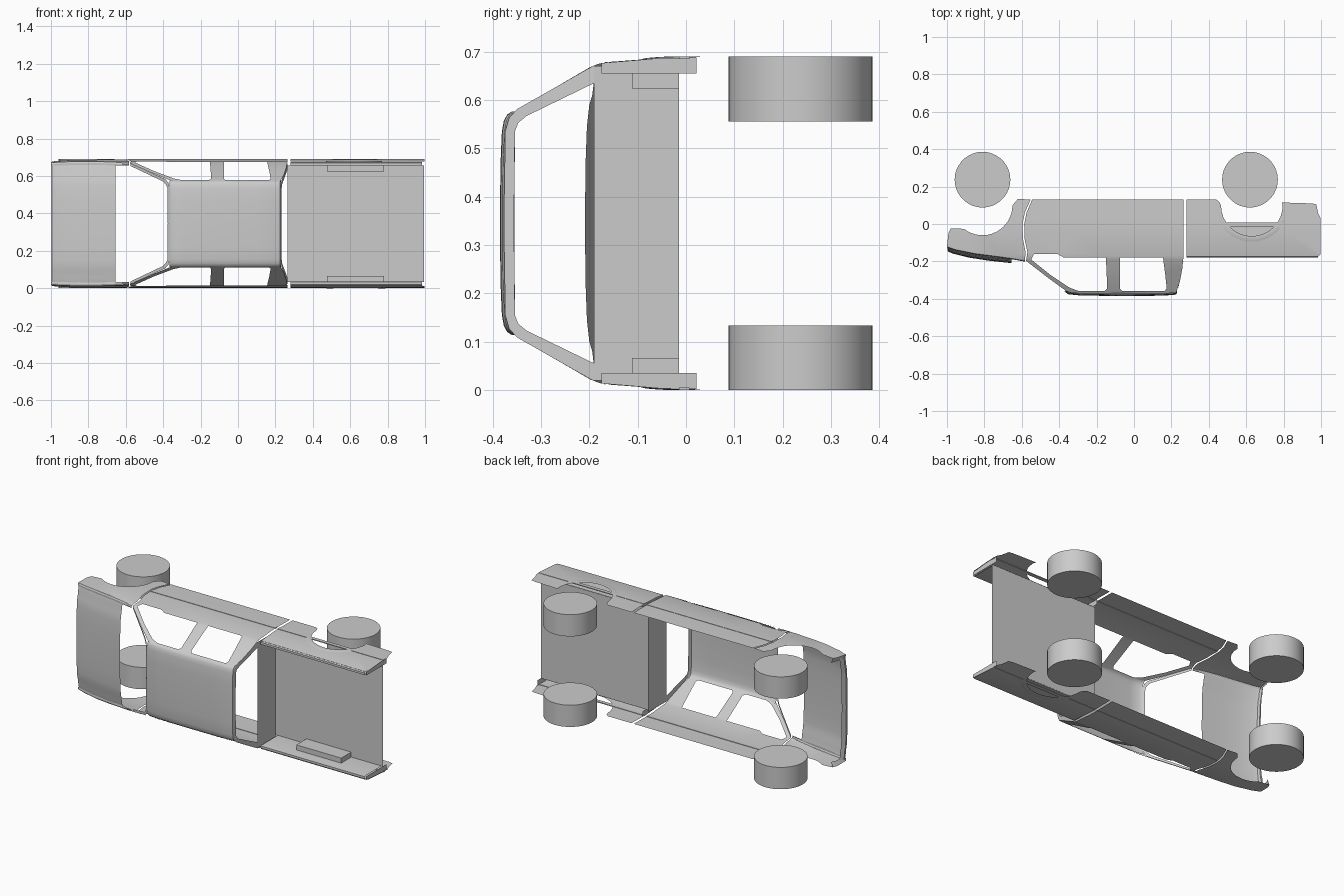
import bpy, bmesh, math

if "Cube" in bpy.data.objects:
    bpy.data.objects.remove(bpy.data.objects["Cube"])

MID = 0.345  # the truck lies on its side: its width runs along z, its top faces -y


def interp(t, pts):
    if t <= pts[0][0]:
        return pts[0][1]
    for (a, u), (b, v) in zip(pts, pts[1:]):
        if t <= b:
            return u + (v - u) * (t - a) / (b - a)
    return pts[-1][1]


# half width of the body at each height
WIDTH = [(-0.375, 0.222), (-0.355, 0.234), (-0.19, 0.327), (-0.17, 0.333),
         (-0.05, 0.342), (0.0, 0.343), (0.13, 0.341)]


def half_width(x, y):
    nose = max(0, -0.8 - x) / 0.2
    return interp(y, WIDTH) - 0.01 * nose ** 2


def finish(name, bm, mirror=True):
    bmesh.ops.remove_doubles(bm, verts=bm.verts, dist=1e-5)
    bmesh.ops.recalc_face_normals(bm, faces=bm.faces)
    me = bpy.data.meshes.new(name)
    bm.to_mesh(me)
    bm.free()
    ob = bpy.data.objects.new(name, me)
    bpy.context.collection.objects.link(ob)
    ob.location.z = MID
    if mirror:
        m = ob.modifiers.new("mirror", 'MIRROR')
        m.use_axis = (False, False, True)
        m.merge_threshold = 0.0005
    bpy.ops.object.select_all(action='DESELECT')
    ob.select_set(True)
    bpy.context.view_layer.objects.active = ob
    bpy.ops.object.shade_smooth_by_angle(angle=math.radians(30))
    return ob


def loft(name, rows):
    bm = bmesh.new()
    vs = [[bm.verts.new(p) for p in r] for r in rows]
    for a, b in zip(vs, vs[1:]):
        for i in range(len(a) - 1):
            bm.faces.new((a[i], a[i + 1], b[i + 1], b[i]))
    return finish(name, bm)


def skin(name, loops):
    # flat outline with holes, cut at each crease and bent to the body section
    bm = bmesh.new()
    for pts in loops:
        vs = [bm.verts.new((x, y, 0)) for x, y in pts]
        for i in range(len(vs)):
            bm.edges.new((vs[i - 1], vs[i]))
    bmesh.ops.triangle_fill(bm, edges=bm.edges[:], use_beauty=True, normal=(0, 0, 1))
    for y, _ in WIDTH[1:-1]:
        bmesh.ops.bisect_plane(bm, geom=bm.verts[:] + bm.edges[:] + bm.faces[:],
                               plane_co=(0, y, 0), plane_no=(0, 1, 0))
    for v in bm.verts:
        v.co.z = half_width(v.co.x, v.co.y)
    return finish(name, bm)


def box(name, x, y, z, mirror=True):
    bm = bmesh.new()
    bmesh.ops.create_cube(bm, size=1)
    for v in bm.verts:
        v.co = [r[0] if c < 0 else r[1] for c, r in zip(v.co, (x, y, z))]
    return finish(name, bm, mirror)


def arc(cx, cy, r, a0, a1, n=16):
    return [(cx + r * math.cos(math.radians(a0 + (a1 - a0) * i / n)),
             cy + r * math.sin(math.radians(a0 + (a1 - a0) * i / n))) for i in range(n + 1)]


# wheels
for name, x in (("front_wheels", -0.81), ("rear_wheels", 0.62)):
    bm = bmesh.new()
    bmesh.ops.create_cone(bm, cap_ends=True, segments=36, radius1=0.149, radius2=0.149, depth=0.134)
    bmesh.ops.translate(bm, verts=bm.verts, vec=(x, 0.237, 0.278))
    finish(name, bm)

# cab side with two window openings
skin("cab_side", [
    [(-0.545, 0.13), (-0.575, 0.06), (-0.587, 0), (-0.585, -0.08), (-0.57, -0.15), (-0.577, -0.197),
     (-0.45, -0.295), (-0.36, -0.36), (-0.33, -0.37), (0.225, -0.37), (0.245, -0.31),
     (0.258, -0.24), (0.264, -0.18), (0.264, 0.13)],
    [(-0.55, -0.19), (-0.535, -0.16), (-0.41, -0.16), (-0.375, -0.18), (-0.15, -0.18),
     (-0.143, -0.345), (-0.155, -0.357), (-0.3, -0.357), (-0.345, -0.34), (-0.45, -0.27)],
    [(-0.075, -0.18), (0.155, -0.18), (0.167, -0.27), (0.175, -0.345), (0.165, -0.357),
     (-0.065, -0.357), (-0.075, -0.345)]])

# roof
EDGE = [(0, 0), (0.12, 0.001), (0.19, 0.004), (0.212, 0.008), (0.225, 0.015), (0.231, 0.024)]
loft("roof", [[(x, y + d, s) for s, d in EDGE] for x, y in
              [(-0.365, -0.366), (-0.35, -0.376), (-0.29, -0.382), (-0.1, -0.385),
               (0.1, -0.384), (0.21, -0.38), (0.225, -0.376), (0.23, -0.365)]])


# windscreen frame and rear window frame
def frame(name, slope, outer, inner):
    loft(name, [[(interp(y, slope), y, s) for y, s in row] for row in (outer, inner)])


frame("windscreen_frame", [(-0.365, -0.363), (-0.195, -0.577)],
      [(-0.367, 0), (-0.364, 0.19), (-0.357, 0.22), (-0.345, 0.238), (-0.195, 0.325)],
      [(-0.355, 0), (-0.354, 0.19), (-0.347, 0.21), (-0.335, 0.226), (-0.198, 0.308)])
frame("rear_window_frame", [(-0.375, 0.228), (-0.31, 0.245), (-0.19, 0.265)],
      [(-0.377, 0), (-0.374, 0.19), (-0.366, 0.218), (-0.35, 0.236), (-0.19, 0.327)],
      [(-0.356, 0), (-0.354, 0.19), (-0.347, 0.208), (-0.33, 0.222), (-0.19, 0.29)])

# cab rear wall
loft("cab_rear_wall", [[(0.265, y, 0), (0.265, y, s)] for y, s in ((-0.19, 0.325), (-0.015, 0.325))])

# front fender: side skin with wheel arch, plus top strip
TOP = [(-1.0, -0.122), (-0.95, -0.138), (-0.85, -0.158), (-0.72, -0.175), (-0.65, -0.185), (-0.583, -0.197)]
skin("front_fender", [TOP + [(-0.58, -0.15), (-0.594, -0.08), (-0.596, 0), (-0.584, 0.06), (-0.553, 0.13), (-0.62, 0.135)]
                      + arc(-0.81, 0.1, 0.16, 0, -128)
                      + [(-0.93, -0.025), (-0.98, -0.025), (-0.992, -0.05)]])
loft("fender_top", [[(x, y, half_width(x, y)), (x, y - 0.004, half_width(x, y) - 0.008), (x, y - 0.003, 0.312)]
                    for x, y in TOP])
loft("fender_nose", [[(x, y, half_width(x, y)), (x + 0.012, y, 0.305)]
                     for x, y in ((-1.0, -0.122), (-0.992, -0.05), (-0.98, -0.025))])

# hood
CROWN = [(0, 0), (0.12, 0.001), (0.2, 0.004), (0.245, 0.009), (0.265, 0.015), (0.29, 0.018), (0.314, 0.024)]
loft("hood", [[(x, y + d, s) for s, d in CROWN] for x, y in
              [(-0.985, -0.105), (-0.998, -0.13), (-0.995, -0.147), (-0.97, -0.158),
               (-0.88, -0.18), (-0.77, -0.197), (-0.655, -0.209)]])

# bed side: outer skin, rolled rail, inner wall and end caps
ARCH = arc(0.63, 0.1, 0.165, 0, -180)
skin("bed_side", [[(0.28, -0.175), (0.985, -0.175), (0.998, -0.16), (0.998, 0.03), (0.985, 0.055),
                   (0.975, 0.105), (0.95, 0.11), (0.79, 0.115)] + ARCH + [(0.455, 0.12), (0.44, 0.13), (0.28, 0.13)]])
loft("bed_rail", [[(x, -0.175, 0.331), (x, -0.18, 0.325), (x, -0.18, 0.312), (x, -0.172, 0.31), (x, -0.013, 0.31)]
                  for x in (0.28, 0.985)])
for name, x in (("bed_front_cap", 0.28), ("bed_rear_cap", 0.994)):
    loft(name, [[(x, y, half_width(x, y)), (x, y, 0.31)] for y in (-0.175, -0.05, 0.022)])

# flare around the rear wheel arch
loft("arch_flare", [[(x, y, half_width(x, y) + d) for x, y in arc(0.63, 0.1, r, -25, -155)]
                    for r, d in ((0.165, 0.0015), (0.172, 0.0025), (0.185, 0.002), (0.195, 0))])

# bed floor and wheel boxes
loft("bed_floor", [[(x, -0.014, 0), (x, -0.014, 0.312)] for x in (0.265, 0.995)])
box("wheel_box", (0.475, 0.78), (-0.112, -0.015), (0.279, 0.312))

# side mouldings
for name, a, b in (("cab_moulding", -0.585, 0.264), ("bed_moulding", 0.28, 0.998)):
    box(name, (a, b), (-0.015, 0.007), (0.34, 0.345))
